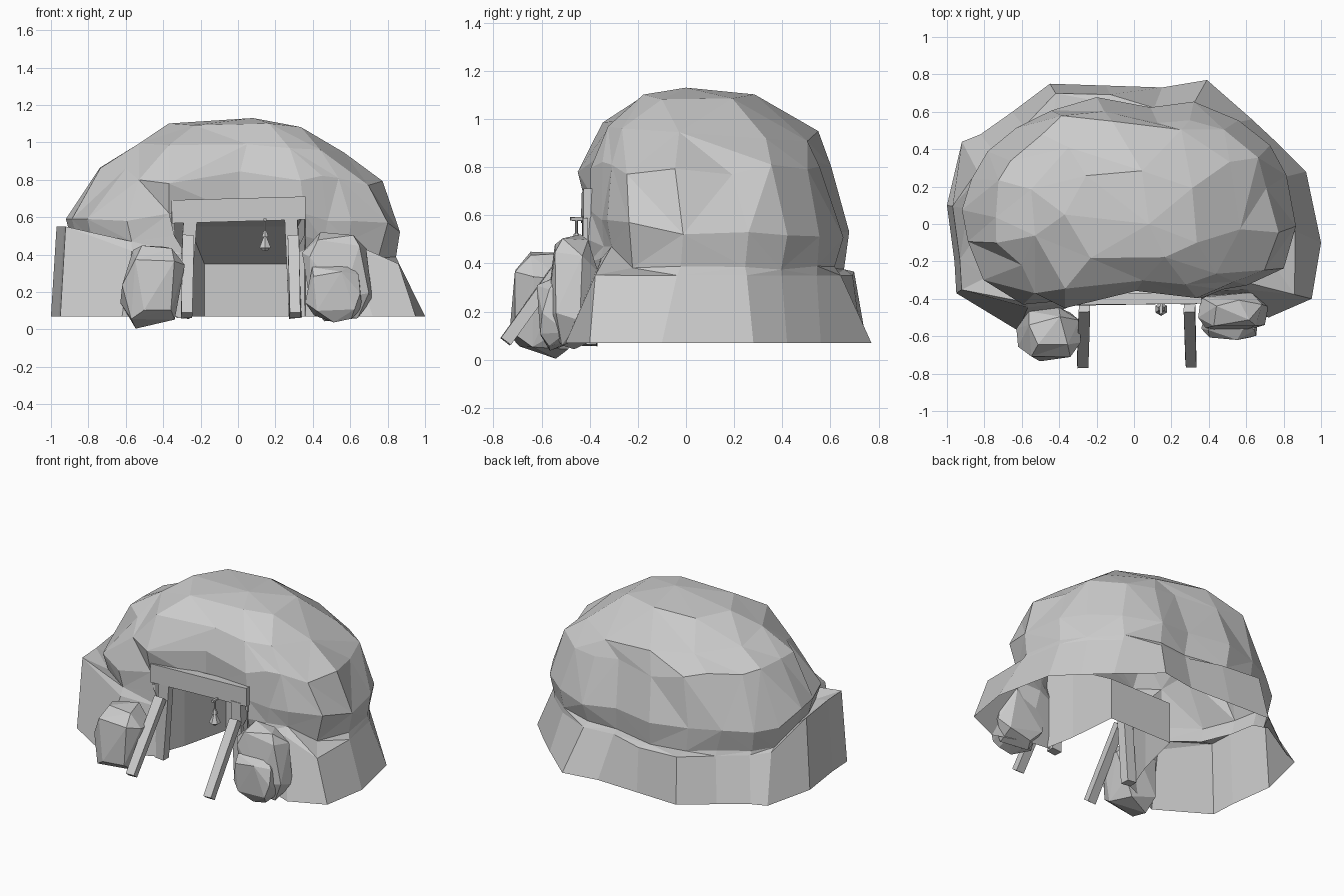
import bpy, bmesh, math, random
from mathutils import Vector

random.seed(4)
cube = bpy.data.objects.get("Cube")
if cube:
    bpy.data.objects.remove(cube)

stone = bpy.data.materials.new("plain grey")
stone.use_nodes = True
GREY = (0.6, 0.6, 0.6, 1)
stone.diffuse_color = GREY
stone.node_tree.nodes["Principled BSDF"].inputs["Base Color"].default_value = GREY


def finish(name, bm, normals=True):
    """Turn a bmesh into a flat shaded object."""
    if normals:
        bmesh.ops.recalc_face_normals(bm, faces=bm.faces)
    mesh = bpy.data.meshes.new(name)
    bm.to_mesh(mesh)
    bm.free()
    mesh.materials.append(stone)
    obj = bpy.data.objects.new(name, mesh)
    bpy.context.collection.objects.link(obj)
    return obj


def jitter(amount):
    return Vector([random.uniform(-amount, amount) for _ in range(3)])


# Ground plan of the skirt and of the bulging body, counter-clockwise from the mouth
SKIRT = [(.33, -.40), (.50, -.42), (.72, -.50), (.95, -.40), (1, -.1), (.92, .28), (.78, .42),
         (.63, .56), (.39, .77), (.15, .73), (-.15, .74), (-.45, .75), (-.65, .6), (-.82, .48),
         (-.92, .44), (-1, .1), (-.96, -.2), (-.95, -.37), (-.62, -.57), (-.30, -.42), (0, -.4)]
BODY = [(.36, -.41), (.48, -.35), (.62, -.33), (.79, -.24), (.87, -.02), (.83, .25), (.74, .42),
        (.55, .56), (.32, .64), (.1, .62), (-.2, .68), (-.45, .62), (-.62, .52), (-.78, .38),
        (-.88, .25), (-.92, .08), (-.90, -.10), (-.80, -.30), (-.60, -.43), (-.36, -.42), (0, -.37)]
N = len(BODY)
MOUTH = (N - 2, N - 1)
LEDGE = (3, 10, 11)          # columns where the skirt stands out as a shelf
TALL = (15, 16, 17)          # columns of the raised side slab
FRONT = (0, N - 2, N - 1)    # columns over the mouth


def ring(plan, z, sx=1, sy=1, cx=0, cy=0, step=1, rough=0.0, slope=0.0, pitch=0.0):
    """One loop of points; step merges neighbours into larger facets."""
    pts = []
    for i in range(N):
        if i % step:
            pts.append(pts[-1].copy())
            continue
        x, y = plan[i]
        pts.append(Vector((cx + x * sx, cy + y * sy, z + slope * x + pitch * y)) + jitter(rough))
    return pts


base = ring(SKIRT, .07)
skirt = ring(SKIRT, .36, .91, .94, rough=.01)
groove = ring(BODY, .38, .96, .96, rough=.01)
belly = ring(BODY, .52, rough=.015)
shoulder = ring(BODY, .82, .85, .93, .02, -.02, rough=.025, slope=-.04)
brow = ring(BODY, .96, .64, .78, .03, 0, step=2, rough=.02, slope=-.02, pitch=-.05)
crown = ring(BODY, 1.09, .42, .46, .01, .01, step=3, rough=.012)
for i in range(N):
    if i not in LEDGE + TALL + FRONT:
        skirt[i] = groove[i].lerp(skirt[i], .25)
        skirt[i].z = .35
for i in TALL:
    skirt[i].z = .55
    skirt[i].x, skirt[i].y = SKIRT[i][0] * .97, SKIRT[i][1] * .95
    groove[i].z = .48
    belly[i].z = .59
for i in FRONT:
    skirt[i].z, groove[i].z, belly[i].z = .4, .5, .62
    skirt[i].y = groove[i].y = -.41
for i in (1, 2, 18):         # wings beside the mouth blend into the body
    skirt[i].z = .42
    groove[i].z = .47
    belly[i].z = .58
belly[3].z = .57
# Brow over the mouth and the cut-back corner beside it
for i, p in ((17, (-.60, -.22, .86)), (18, (-.53, -.37, .80)), (19, (-.37, -.45, .78))):
    shoulder[i] = Vector(p)

# Cave shell
bm = bmesh.new()
loops = [[bm.verts.new(p) for p in r] for r in (base, skirt, groove, belly, shoulder, brow, crown)]
for level in range(len(loops) - 1):
    for i in range(N):
        if level < 3 and i in MOUTH:
            continue
        j = (i + 1) % N
        a, b, c, d = loops[level][i], loops[level][j], loops[level + 1][j], loops[level + 1][i]
        if level < 1:
            bm.faces.new((a, b, c, d))
        elif (i // 2 + level) % 2:
            bm.faces.new((a, b, c))
            bm.faces.new((a, c, d))
        else:
            bm.faces.new((a, b, d))
            bm.faces.new((b, c, d))
top = bm.verts.new((.08, 0, 1.13))
for i in range(N):
    bm.faces.new((loops[-1][i], loops[-1][(i + 1) % N], top))
bmesh.ops.remove_doubles(bm, verts=bm.verts, dist=.002)
bmesh.ops.dissolve_degenerate(bm, edges=bm.edges, dist=.001)
finish("cave_shell", bm)

# Tunnel lining: arch sections shrinking toward the back
bm = bmesh.new()
sections = []
for y, left, right, height in ((-.41, -.34, .36, .63), (-.2, -.26, .32, .55), (.13, -.18, .29, .35)):
    sections.append([bm.verts.new(p) for p in
                     ((left, y, .07), (left, y, height), (right, y, height), (right, y, .07))])
for s, t in zip(sections, sections[1:]):
    for k in range(3):
        bm.faces.new((s[k], t[k], t[k + 1], s[k + 1]))
bm.faces.new(sections[-1][::-1])
finish("tunnel_lining", bm, False)


def timber(name, start, end, width, depth):
    """Slightly uneven squared beam between two points."""
    start, end = Vector(start), Vector(end)
    axis = (end - start).normalized()
    side = axis.cross(Vector((0, 1, 0)) if abs(axis.x) > .5 else Vector((1, 0, 0))).normalized()
    other = axis.cross(side)
    bm = bmesh.new()
    rings = []
    for p in (start, end):
        rings.append([bm.verts.new(p + side * depth * u + other * width * v + jitter(.003))
                      for u, v in ((-.5, -.5), (.5, -.5), (.5, .5), (-.5, .5))])
    for k in range(4):
        m = (k + 1) % 4
        bm.faces.new((rings[0][k], rings[0][m], rings[1][m], rings[1][k]))
    bm.faces.new(rings[0])
    bm.faces.new(rings[1])
    return finish(name, bm)


# Timber frame of the entrance
for side, x in (("right", -.265), ("left", .295)):
    s = 1 if x > 0 else -1
    timber(side + "_brace", (x + s * .01, -.75, .075), (x, -.45, .49), .06, .05)
    timber(side + "_post", (x + s * .02 - .01, -.40, .06), (x - s * .01, -.40, .6), .07, .06)
timber("lintel", (-.355, -.405, .63), (.36, -.395, .65), .06, .12)


def boulder(name, centre, size, rough, lean=0.0):
    """Faceted rock from a jittered low-poly ball."""
    bm = bmesh.new()
    bmesh.ops.create_icosphere(bm, subdivisions=2, radius=1)
    for v in bm.verts:
        v.co = Vector([math.copysign(abs(c) ** .75, c) for c in v.co]) + jitter(rough)
        v.co = Vector([c * s for c, s in zip(v.co, size)]) + Vector(centre)
        v.co.x += lean * (v.co.z - centre[2])
    obj = finish(name, bm)
    mod = obj.modifiers.new("facets", 'DECIMATE')
    mod.ratio = .45
    return obj


# Rocks beside the entrance
boulder("right_boulder", (-.455, -.59, .23), (.165, .15, .23), .04, .08)
boulder("left_tall_boulder", (.53, -.47, .285), (.185, .11, .245), .04, -.08)
boulder("left_low_boulder", (.515, -.535, .20), (.155, .09, .16), .04, -.05)

# Hanging lamp under the lintel
for name, z, r1, r2, height in (("lamp_cord", .55, .006, .006, .08), ("lamp_hook", .51, .02, .01, .03),
                                ("lamp_shade", .465, .036, .009, .06), ("lamp_base", .43, .014, .033, .02)):
    bm = bmesh.new()
    bmesh.ops.create_cone(bm, cap_ends=True, segments=6, radius1=r1, radius2=r2, depth=height)
    bmesh.ops.translate(bm, vec=(.145, -.455, z), verts=bm.verts)
    finish(name, bm)
timber("lamp_bracket", (.145, -.40, .585), (.145, -.48, .585), .014, .014)
